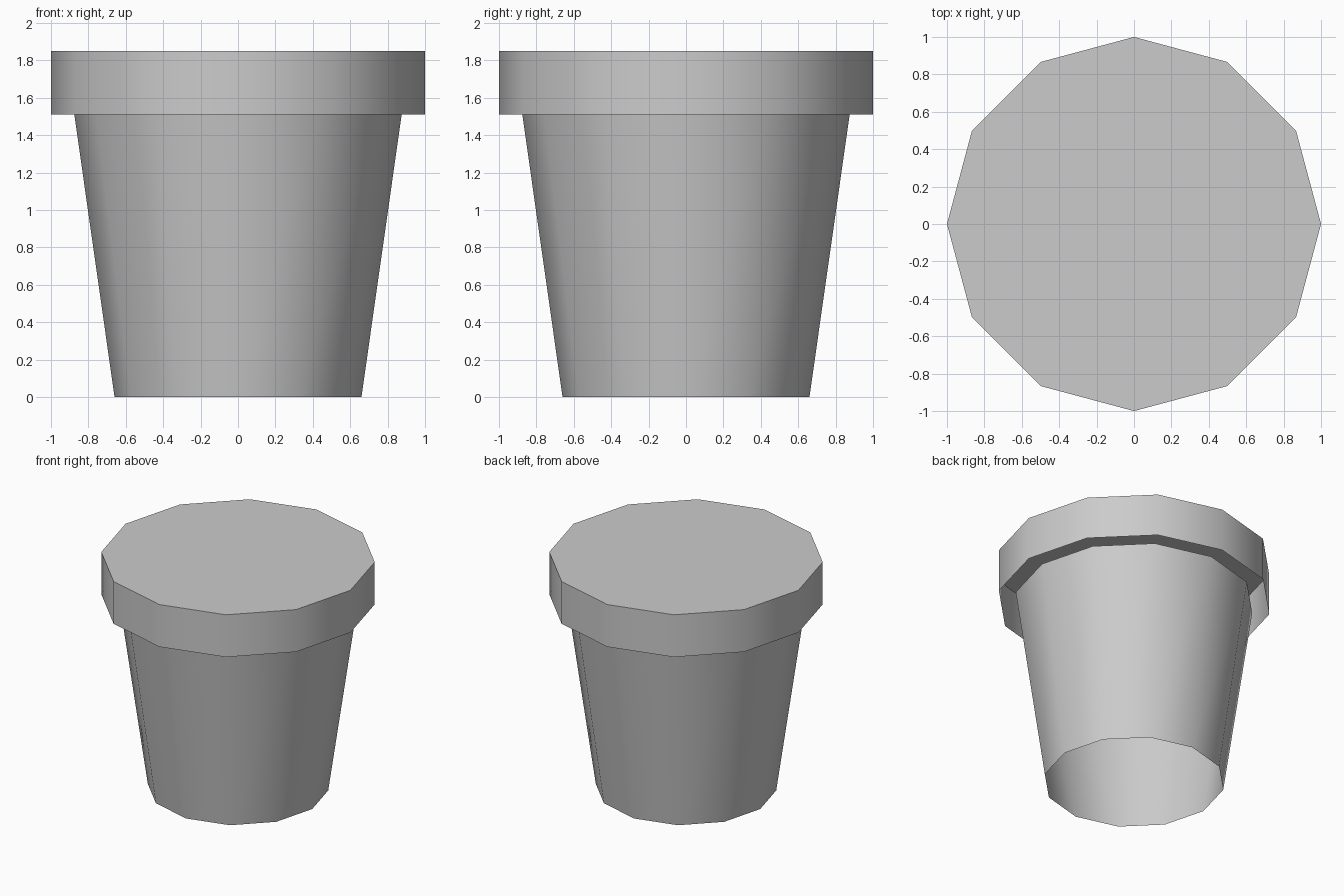
import bpy
import bmesh
import math

cube = bpy.data.objects.get("Cube")
if cube:
    bpy.data.objects.remove(cube, do_unlink=True)

SIDES = 12

grey = bpy.data.materials.new("light_grey")
grey.use_nodes = True
colour = (0.6, 0.6, 0.6, 1.0)
grey.diffuse_color = colour
grey.node_tree.nodes["Principled BSDF"].inputs["Base Color"].default_value = colour


def shell(name, profile, cap_top=False):
    """Turn a bottom-to-top (radius, height) profile into an open shell."""
    bm = bmesh.new()
    rings = []
    for radius, height in profile:
        angles = [math.tau * i / SIDES for i in range(SIDES)]
        rings.append([bm.verts.new((radius * math.cos(a), radius * math.sin(a), height))
                      for a in angles])
    for low, high in zip(rings, rings[1:]):
        for i in range(SIDES):
            j = (i + 1) % SIDES
            bm.faces.new((low[i], low[j], high[j], high[i]))
    if cap_top:
        bm.faces.new(rings[-1])
    mesh = bpy.data.meshes.new(name)
    bm.to_mesh(mesh)
    bm.free()
    mesh.materials.append(grey)
    obj = bpy.data.objects.new(name, mesh)
    bpy.context.collection.objects.link(obj)

    # Smooth round the sides, sharp at the cap
    bpy.ops.object.select_all(action="DESELECT")
    obj.select_set(True)
    bpy.context.view_layer.objects.active = obj
    bpy.ops.object.shade_smooth_by_angle(angle=math.radians(45))
    return obj


# Tapered pot wall, open at both ends
shell("pot_body", [(0.66, 0.0), (0.875, 1.51)])

# Overhanging collar, closed on top and open below
shell("pot_rim", [(1.0, 1.51), (1.0, 1.85)], cap_top=True)
